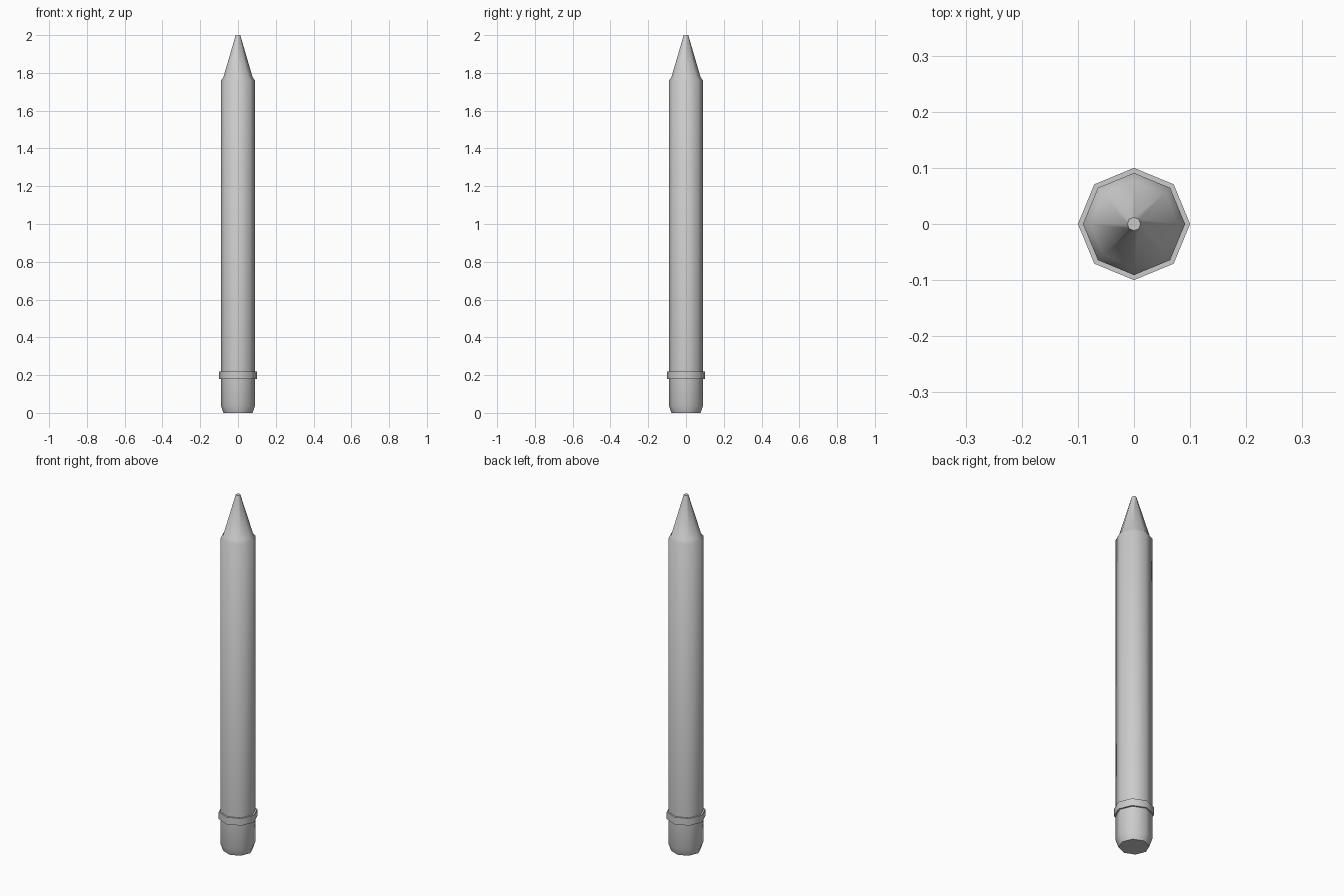
import bpy, bmesh
from math import cos, sin, pi, radians

if "Cube" in bpy.data.objects:
    bpy.data.objects.remove(bpy.data.objects["Cube"])

SIDES = 8


def lathe(name, profile):
    """Eight-sided solid from (radius, z) points, bottom to top, capped at both ends."""
    bm = bmesh.new()
    rings = [[bm.verts.new((r * cos(2 * pi * i / SIDES), r * sin(2 * pi * i / SIDES), z))
              for i in range(SIDES)] for r, z in profile]
    for low, high in zip(rings, rings[1:]):
        for i in range(SIDES):
            j = (i + 1) % SIDES
            bm.faces.new((low[i], low[j], high[j], high[i]))
    bm.faces.new(rings[0][::-1])
    bm.faces.new(rings[-1])
    mesh = bpy.data.meshes.new(name)
    bm.to_mesh(mesh)
    bm.free()
    obj = bpy.data.objects.new(name, mesh)
    bpy.context.collection.objects.link(obj)
    bpy.ops.object.select_all(action='DESELECT')
    obj.select_set(True)
    bpy.context.view_layer.objects.active = obj
    bpy.ops.object.shade_smooth_by_angle(angle=radians(50))
    return obj


# Rounded eraser end
lathe("eraser", [(0.077, 0), (0.091, 0.04), (0.091, 0.20)])
# Long barrel with a small bevelled shoulder, tapering to the blunt point
lathe("barrel", [(0.091, 0.20), (0.091, 1.76), (0.078, 1.775), (0.012, 2.0)])
# Raised band between eraser and barrel
lathe("band", [(0.10, 0.18), (0.10, 0.22)])
